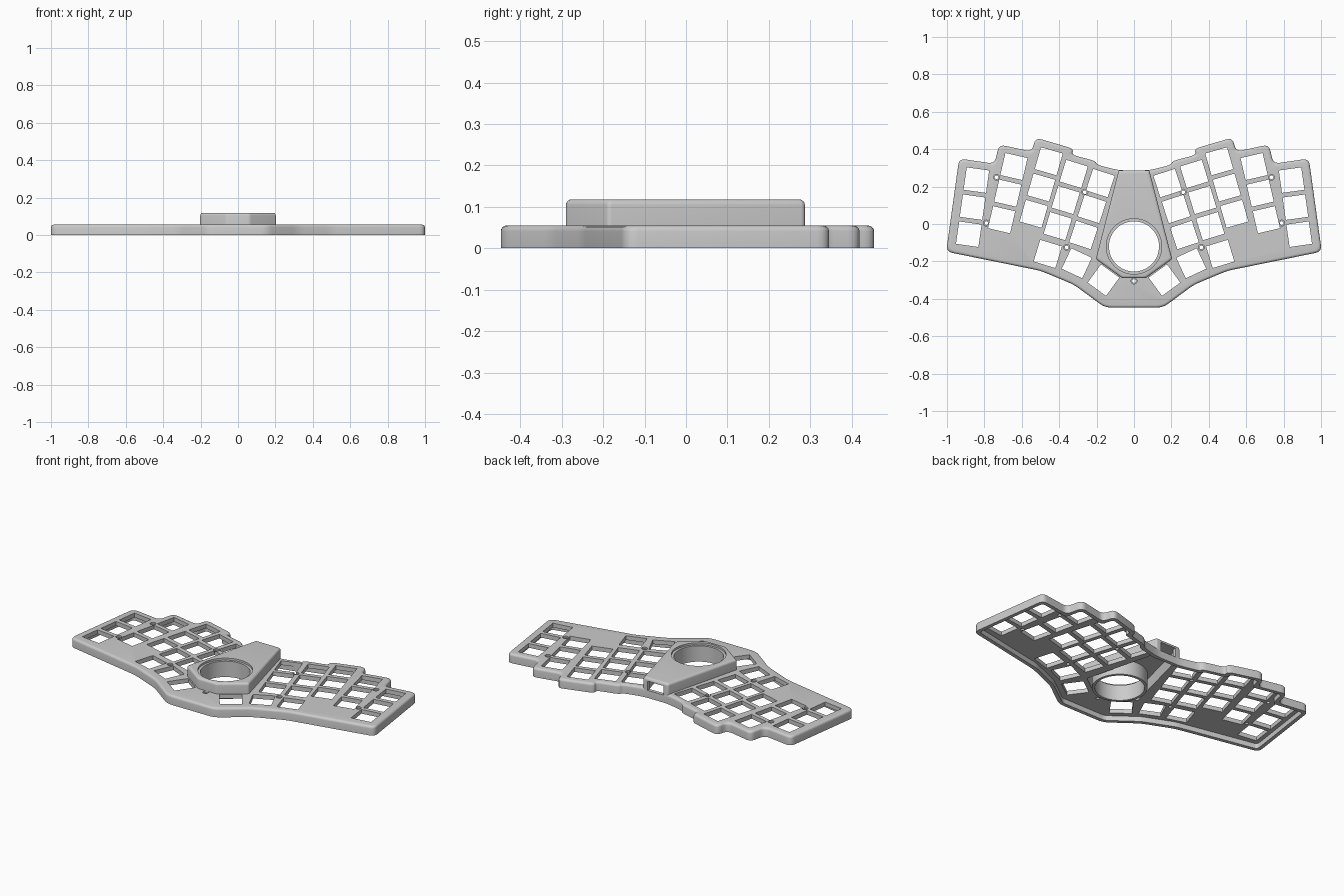
import bpy, bmesh, math
from mathutils import Vector, Matrix

if "Cube" in bpy.data.objects:
    bpy.data.objects.remove(bpy.data.objects["Cube"])

grey = bpy.data.materials.new("case grey")
grey.use_nodes = True
colour = (0.6, 0.6, 0.6, 1)
grey.diffuse_color = colour
grey.node_tree.nodes["Principled BSDF"].inputs["Base Color"].default_value = colour


def make_object(name, bm):
    bmesh.ops.recalc_face_normals(bm, faces=bm.faces)
    mesh = bpy.data.meshes.new(name)
    bm.to_mesh(mesh)
    bm.free()
    mesh.materials.append(grey)
    obj = bpy.data.objects.new(name, mesh)
    bpy.context.collection.objects.link(obj)
    return obj


def mirrored(half):
    """Close a right-half outline, listed front to back, into a full loop."""
    return [Vector(p) for p in half] + [Vector((-x, y)) for x, y in reversed(half)]


def inset(points, d):
    """Mitred inward offset of a counter-clockwise outline."""
    out = []
    for i, p in enumerate(points):
        a = (p - points[i - 1]).normalized()
        b = (points[(i + 1) % len(points)] - p).normalized()
        na, nb = Vector((-a.y, a.x)), Vector((-b.y, b.x))
        out.append(p + (na + nb) * d / (1 + na.dot(nb)))
    return out


def rounded(points, radius, steps=5):
    """Replace every corner with a short curve."""
    out = []
    for i, p in enumerate(points):
        a, b = points[i - 1] - p, points[(i + 1) % len(points)] - p
        start = p + a.normalized() * min(radius, a.length * 0.45)
        end = p + b.normalized() * min(radius, b.length * 0.45)
        for k in range(steps + 1):
            t = k / steps
            out.append(start * (1 - t) ** 2 + p * 2 * t * (1 - t) + end * t * t)
    return out


def slab(name, points, radius, z0, z1, rim=0):
    """Solid lofted from the outline, with a rounded top rim if wanted."""
    layers = [(0, z0), (0, z1 - rim)]
    if rim:
        for k in range(1, 5):
            a = math.radians(90 * k / 4)
            layers.append((rim * (1 - math.cos(a)), z1 - rim + rim * math.sin(a)))
    bm = bmesh.new()
    loops = [[bm.verts.new((p.x, p.y, z)) for p in rounded(inset(points, d), radius)]
             for d, z in layers]
    for low, high in zip(loops, loops[1:]):
        for i in range(len(low)):
            bm.faces.new((low[i - 1], low[i], high[i], high[i - 1]))
    bm.faces.new(list(reversed(loops[0])))
    bm.faces.new(loops[-1])
    return make_object(name, bm)


def add_box(bm, centre, size, angle=0):
    matrix = (Matrix.Translation(centre) @ Matrix.Rotation(angle, 4, 'Z')
              @ Matrix.Diagonal((*size, 1)))
    bmesh.ops.create_cube(bm, size=1, matrix=matrix)


def add_cylinder(bm, x, y, z0, z1, r, segments=24):
    bmesh.ops.create_cone(bm, cap_ends=True, segments=segments, radius1=r, radius2=r,
                          depth=z1 - z0, matrix=Matrix.Translation((x, y, (z0 + z1) / 2)))


def cut(obj, cutters):
    """Subtract each cutter, moving to the next solver if one returns nothing."""
    for cutter in cutters:
        cutter.hide_render = True
        for solver in ('MANIFOLD', 'EXACT', 'FLOAT'):
            mod = obj.modifiers.new("cut", 'BOOLEAN')
            mod.operation, mod.solver, mod.object = 'DIFFERENCE', solver, cutter
            depsgraph = bpy.context.evaluated_depsgraph_get()
            result = bpy.data.meshes.new_from_object(obj.evaluated_get(depsgraph))
            obj.modifiers.clear()
            if len(result.polygons) and len(result.polygons) != len(obj.data.polygons):
                obj.data = result
                break


# Main case: stepped, swept outline with an open underside
case_outline = mirrored([
    (0.155, -0.447), (0.32, -0.325), (0.5, -0.25), (1.004, -0.148), (0.935, 0.35),
    (0.745, 0.322), (0.722, 0.425), (0.545, 0.387), (0.527, 0.462), (0.323, 0.402),
    (0.333, 0.37), (0.207, 0.337), (0.195, 0.315), (0.08, 0.287)])
case = slab("keyboard_case", case_outline, 0.035, 0, 0.055, 0.014)
case_cavity = slab("case_cavity_cutter", inset(case_outline, 0.022), 0.02, -0.02, 0.03)

# Raised centre housing
housing_outline = mirrored([(0.062, -0.29), (0.204, -0.188), (0.082, 0.287)])
housing = slab("centre_housing", housing_outline, 0.01, 0.035, 0.118, 0.014)
housing_cavity = slab("housing_cavity_cutter", inset(housing_outline, 0.02), 0.004, -0.03, 0.1)

# Key openings: three-key columns and single thumb keys
columns = [(0.863, 0.09, 8), (0.675, 0.165, 13), (0.496, 0.195, 16),
           (0.365, 0.128, 17), (0.225, 0.08, 18)]
thumbs = [(0.461, -0.16, 17), (0.306, -0.21, 25), (0.163, -0.3, 36)]
pitch, key = 0.146, 0.121
keys = []
for x, y, deg in columns:
    a = math.radians(deg)
    for row in (-1, 0, 1):
        keys.append((x - math.sin(a) * pitch * row, y + math.cos(a) * pitch * row, a))
keys += [(x, y, math.radians(deg)) for x, y, deg in thumbs]
bm = bmesh.new()
for x, y, a in keys:
    for side in (1, -1):
        add_box(bm, (side * x, y, 0.04), (key, key, 0.1), side * a)
key_cutter = make_object("key_cutter", bm)

# Screw holes with a shallow counterbore
screws = [(0.735, 0.25), (0.263, 0.17), (0.79, 0.005), (0.36, -0.125)]
screws += [(-x, y) for x, y in screws] + [(0, -0.305)]
screw_cutters = []
for name, radius, bottom in (("screw_cutter", 0.01, -0.025), ("counterbore_cutter", 0.016, 0.046)):
    bm = bmesh.new()
    for x, y in screws:
        add_cylinder(bm, x, y, bottom, 0.08, radius)
    screw_cutters.append(make_object(name, bm))

# Rear cable port and round ball opening
bm = bmesh.new()
add_box(bm, (0, 0.28, 0.072), (0.104, 0.1, 0.054))
port_cutter = make_object("port_cutter", bm)
ball_y = -0.12
bm = bmesh.new()
add_cylinder(bm, 0, ball_y, -0.04, 0.2, 0.148, 64)
ball_cutter = make_object("ball_cutter", bm)

cut(case, [case_cavity, housing_cavity, key_cutter, *screw_cutters, port_cutter, ball_cutter])
cut(housing, [housing_cavity, port_cutter, ball_cutter])

# Recessed ring lining the ball opening
bm = bmesh.new()
add_cylinder(bm, 0, ball_y, 0.012, 0.106, 0.15, 64)
ring = make_object("ball_socket_ring", bm)
bm = bmesh.new()
add_cylinder(bm, 0, ball_y, -0.02, 0.2, 0.134, 64)
bore = make_object("ring_bore_cutter", bm)
cut(ring, [bore])

# Remove helpers and smooth the rounded rims
for cutter in [case_cavity, housing_cavity, key_cutter, *screw_cutters,
               port_cutter, ball_cutter, bore]:
    bpy.data.objects.remove(cutter)
bpy.ops.object.select_all(action='DESELECT')
for obj in (case, housing, ring):
    obj.select_set(True)
bpy.context.view_layer.objects.active = case
bpy.ops.object.shade_smooth_by_angle(angle=math.radians(35))
